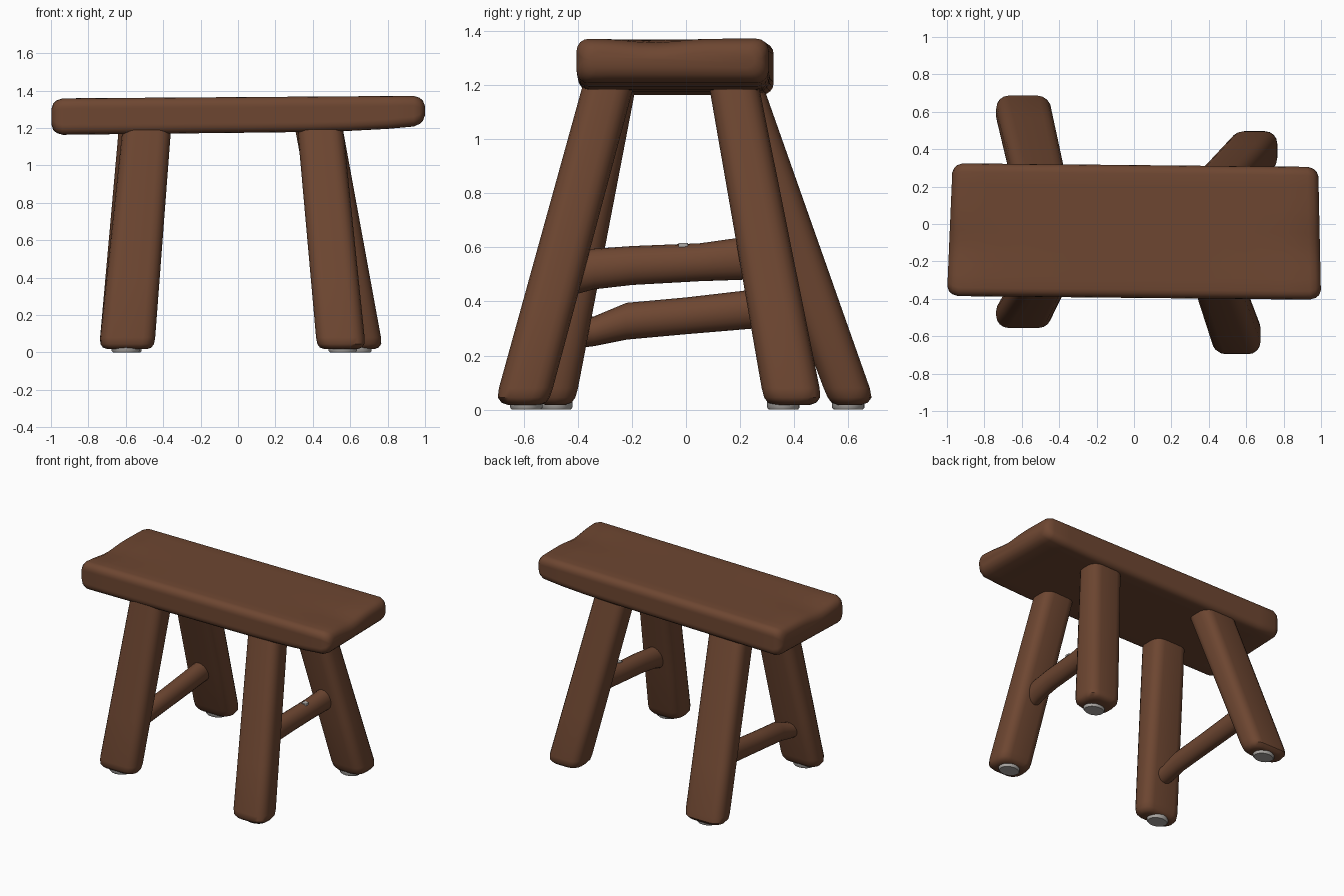
import bpy, bmesh
from math import cos, sin, pi, exp
from mathutils import Vector

if "Cube" in bpy.data.objects:
    bpy.data.objects.remove(bpy.data.objects["Cube"])


def material(name, rgb):
    m = bpy.data.materials.new(name)
    m.use_nodes = True
    m.diffuse_color = (*rgb, 1)
    m.node_tree.nodes["Principled BSDF"].inputs["Base Color"].default_value = (*rgb, 1)
    return m


brown = material("brown_wood", (0.155, 0.062, 0.031))
grey = material("grey_pad", (0.42, 0.40, 0.38))


def rounded_rect(hw, hh, r, k=4):
    """Outline of a rounded rectangle, with k steps on each straight side."""
    r = min(r, hw * 0.98, hh * 0.98)
    pts = []
    for i, (sx, sy) in enumerate([(1, 1), (-1, 1), (-1, -1), (1, -1)]):
        for j in range(5):
            a = (i + j / 4) * pi / 2
            pts.append(Vector((sx * (hw - r) + r * cos(a), sy * (hh - r) + r * sin(a))))
    out = []
    for i, p in enumerate(pts):
        out.append(p)
        if i % 5 == 4:
            q = pts[(i + 1) % len(pts)]
            out += [p.lerp(q, s / k) for s in range(1, k)]
    return out


def loft(name, rings, mat):
    """Skin a list of matching rings and close both ends."""
    bm = bmesh.new()
    loops = [[bm.verts.new(p) for p in ring] for ring in rings]
    n = len(loops[0])
    for a, b in zip(loops, loops[1:]):
        for i in range(n):
            bm.faces.new((a[i], a[(i + 1) % n], b[(i + 1) % n], b[i]))
    bm.faces.new(loops[0])
    bm.faces.new(loops[-1])
    bmesh.ops.recalc_face_normals(bm, faces=bm.faces)
    mesh = bpy.data.meshes.new(name)
    bm.to_mesh(mesh)
    bm.free()
    mesh.materials.append(mat)
    ob = bpy.data.objects.new(name, mesh)
    bpy.context.collection.objects.link(ob)
    bpy.ops.object.select_all(action="DESELECT")
    ob.select_set(True)
    bpy.context.view_layer.objects.active = ob
    bpy.ops.object.shade_smooth_by_angle(angle=0.8)
    return ob


def mix(a, b, t):
    return a + (b - a) * t


# Seat: thick worn plank, slightly tapered, dished near its ends
def seat_ring(x, inset):
    t = (x + 1) / 2
    front, back = mix(-0.385, -0.405, t), mix(0.325, 0.305, t)
    top = mix(1.358, 1.372, t)
    bottom = mix(1.163, 1.185, t) + 0.03 * max(0, x) ** 4
    yc, zc = (front + back) / 2, (top + bottom) / 2
    ring = []
    for p in rounded_rect((back - front) / 2 - inset, (top - bottom) / 2 - inset, 0.045, 10):
        y, z = yc + p.x, zc + p.y
        if p.y > 0:
            z -= 0.022 * exp(-((y + 0.12) / 0.12) ** 2) * abs(x) ** 6
        skew = 0.03 * max(0, -x) ** 4 * (y + 0.385) / 0.7 - 0.015 * max(0, x) ** 4 * (y + 0.4) / 0.7
        ring.append((x + skew, y, z))
    return ring


ends = [(1, 0.05), (0.99, 0.025), (0.972, 0.01), (0.94, 0)]
stations = [(-x, i) for x, i in ends]
stations += [(x / 10, 0) for x in range(-8, 9, 2)]
stations += ends[::-1]
loft("seat", [seat_ring(x, i) for x, i in stations], brown)


# Legs: foot box and top box as (x min, x max, y min, y max)
legs = {
    "front_right_leg": ((-0.74, -0.445, -0.56, -0.405), (-0.62, -0.36, -0.385, -0.19)),
    "back_right_leg": ((-0.74, -0.445, 0.52, 0.69), (-0.64, -0.36, 0.10, 0.295)),
    "front_left_leg": ((0.42, 0.68, -0.70, -0.50), (0.32, 0.565, -0.39, -0.20)),
    "back_left_leg": ((0.52, 0.77, 0.285, 0.50), (0.31, 0.565, 0.09, 0.275)),
}
pads = {
    "front_right_leg": (-0.60, -0.48),
    "back_right_leg": (-0.59, 0.60),
    "front_left_leg": (0.56, -0.59),
    "back_left_leg": (0.64, 0.36),
}
levels = [(0.018, 0.04), (0.026, 0.018), (0.045, 0.004), (0.08, 0), (0.4, 0), (0.8, 0), (1.22, 0)]
for name, (foot, head) in legs.items():
    rings = []
    for z, inset in levels:
        t = max(0, (z - 0.05) / 1.12)
        x0, x1, y0, y1 = [mix(a, b, t) for a, b in zip(foot, head)]
        rings.append([((x0 + x1) / 2 + p.x, (y0 + y1) / 2 + p.y, z) for p in
                      rounded_rect((x1 - x0) / 2 - inset, (y1 - y0) / 2 - inset, 0.065, 2)])
    loft(name, rings, brown)

    # Flat glide under each foot
    px, py = pads[name]
    loft(name.replace("leg", "foot_pad"),
         [[(px + 0.075 * s * cos(a * pi / 8), py + 0.06 * s * sin(a * pi / 8), z) for a in range(16)]
          for z, s in ((0, 0.9), (0.008, 1), (0.03, 1))], grey)


# Stretchers: oval bars flaring where they meet the legs; (x, y, z, half height)
stretchers = {
    "left_stretcher": [(0.50, -0.47, 0.495, 0.085), (0.51, -0.34, 0.52, 0.075), (0.52, -0.2, 0.533, 0.072),
                       (0.53, 0.05, 0.545, 0.07), (0.54, 0.2, 0.558, 0.078), (0.55, 0.30, 0.57, 0.085)],
    "right_stretcher": [(-0.57, -0.46, 0.28, 0.06), (-0.57, -0.34, 0.29, 0.055), (-0.57, -0.22, 0.327, 0.068),
                        (-0.57, 0.0, 0.347, 0.068), (-0.57, 0.25, 0.372, 0.072), (-0.57, 0.50, 0.40, 0.078)],
}
for name, path in stretchers.items():
    loft(name, [[(x + 0.06 * cos(a * pi / 10), y, z + h * sin(a * pi / 10)) for a in range(20)]
                for x, y, z, h in path], brown)

# Small pale peg in the upper stretcher
loft("stretcher_peg", [[(0.54 + p.x, -0.01 + p.y, z) for p in rounded_rect(0.018, 0.018, 0.006, 1)]
                       for z in (0.59, 0.616)], grey)
